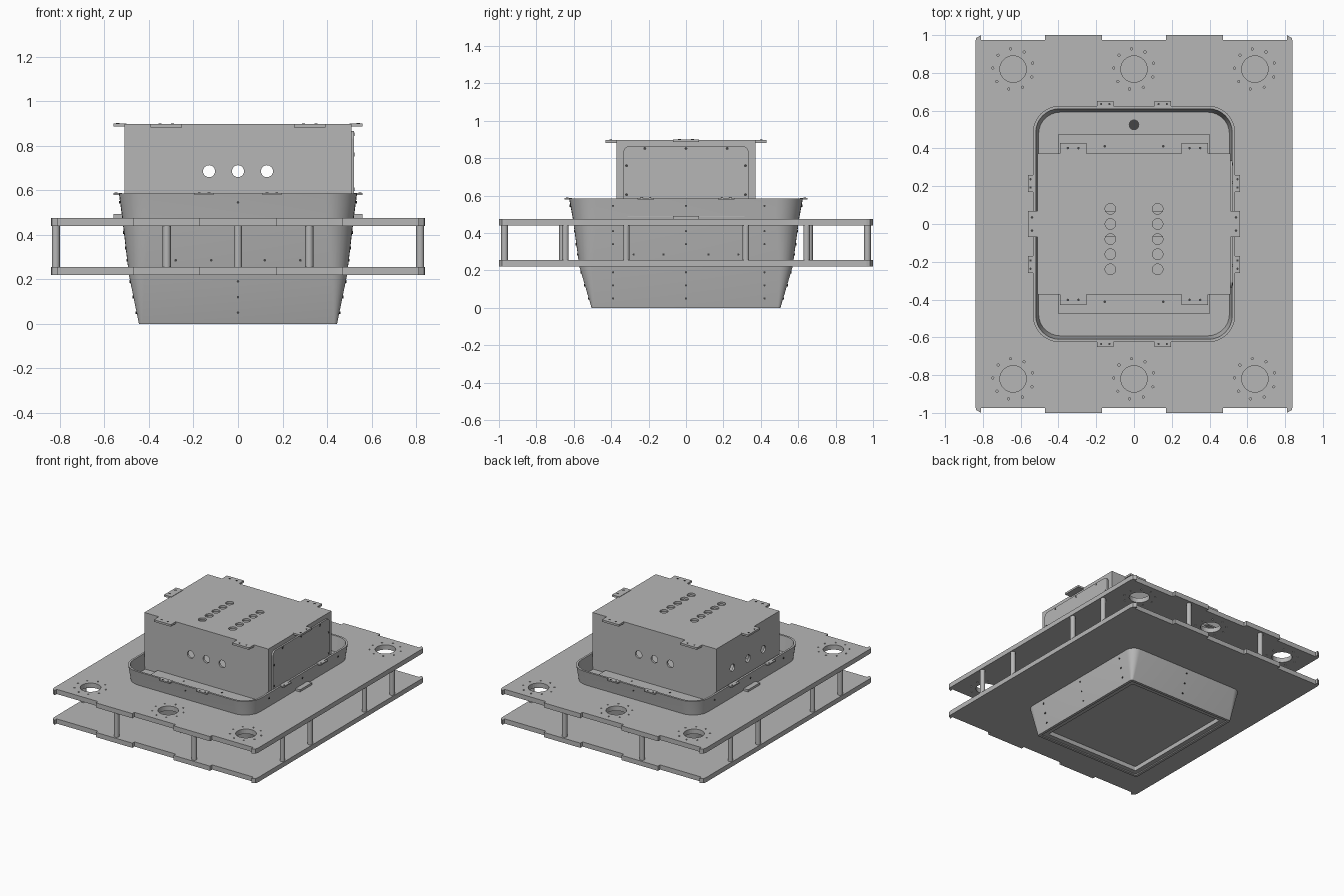
import bpy, bmesh, math
from mathutils import Matrix, Vector

cube = bpy.data.objects.get("Cube")
if cube:
    bpy.data.objects.remove(cube, do_unlink=True)


def material(name, value):
    m = bpy.data.materials.new(name)
    m.use_nodes = True
    col = (value, value, value, 1)
    m.diffuse_color = col
    m.node_tree.nodes["Principled BSDF"].inputs["Base Color"].default_value = col
    return m


GREY = material("machined grey", 0.47)
DARK = material("dark hole", 0.06)
AXIS = {"x": Matrix.Rotation(math.pi / 2, 4, "Y"),
        "y": Matrix.Rotation(math.pi / 2, 4, "X"),
        "z": Matrix.Identity(4)}
SIDES = (-1, 1)


def finish(name, bm, mat=GREY, smooth=False):
    bmesh.ops.recalc_face_normals(bm, faces=bm.faces)
    me = bpy.data.meshes.new(name)
    bm.to_mesh(me)
    bm.free()
    me.materials.append(mat)
    ob = bpy.data.objects.new(name, me)
    bpy.context.collection.objects.link(ob)
    if smooth:
        bpy.ops.object.select_all(action="DESELECT")
        ob.select_set(True)
        bpy.context.view_layer.objects.active = ob
        bpy.ops.object.shade_smooth_by_angle(angle=math.radians(30))
    return ob


def add_box(bm, x0, x1, y0, y1, z0, z1):
    m = Matrix.Translation(((x0 + x1) / 2, (y0 + y1) / 2, (z0 + z1) / 2))
    m = m @ Matrix.Diagonal((x1 - x0, y1 - y0, z1 - z0, 1))
    bmesh.ops.create_cube(bm, size=1, matrix=m)


def add_rod(bm, centre, r, length, axis="z", n=24):
    bmesh.ops.create_cone(bm, cap_ends=True, segments=n, radius1=r, radius2=r, depth=length,
                          matrix=Matrix.Translation(centre) @ AXIS[axis])


def rounded(hx, hy, r, n=8):
    pts = []
    for i, (sx, sy) in enumerate(((1, 1), (-1, 1), (-1, -1), (1, -1))):
        for k in range(n + 1):
            a = (i + k / n) * math.pi / 2
            pts.append((sx * (hx - r) + r * math.cos(a), sy * (hy - r) + r * math.sin(a)))
    return pts


def loft(bm, rings):
    """Skin a stack of rounded rectangles (half x, half y, radius, z), capped at both ends."""
    loops = [[bm.verts.new((x, y, z)) for x, y in rounded(hx, hy, r)] for hx, hy, r, z in rings]
    for a, b in zip(loops, loops[1:]):
        for i in range(len(a)):
            j = (i + 1) % len(a)
            bm.faces.new((a[i], a[j], b[j], b[i]))
    bm.faces.new(loops[0])
    bm.faces.new(loops[-1])


def cut(ob, bm):
    cutter = finish("cutter", bm)
    cutter.hide_render = True
    mod = ob.modifiers.new("cut", "BOOLEAN")
    mod.object, mod.operation, mod.solver = cutter, "DIFFERENCE", "EXACT"
    dg = bpy.context.evaluated_depsgraph_get()
    ob.data = bpy.data.meshes.new_from_object(ob.evaluated_get(dg))
    ob.modifiers.clear()
    bpy.data.objects.remove(cutter, do_unlink=True)


# Two deck plates with notched ends and rounded corner horns
quarter = [(0.84, 0.965), (0.835, 0.985), (0.81, 1.0), (0.81, 0.975), (0.47, 0.975),
           (0.47, 1.0), (0.17, 1.0), (0.17, 0.975)]
half = quarter + [(-x, y) for x, y in reversed(quarter)]
outline = half + [(-x, -y) for x, y in half]
ports = [(x, y) for x in (-0.64, 0, 0.64) for y in (-0.82, 0.82)]
for name, z, hx, hy in (("lower_deck", 0.22, 0.48, 0.56), ("upper_deck", 0.44, 0.51, 0.595)):
    bm = bmesh.new()
    face = bm.faces.new([bm.verts.new((x, y, z)) for x, y in outline])
    up = bmesh.ops.extrude_face_region(bm, geom=[face])["geom"]
    bmesh.ops.translate(bm, vec=(0, 0, 0.035), verts=[v for v in up if isinstance(v, bmesh.types.BMVert)])
    deck = finish(name, bm)
    holes = bmesh.new()
    loft(holes, [(hx, hy, 0.1, z - 0.1), (hx, hy, 0.1, z + 0.1)])
    if name == "upper_deck":
        for x, y in ports:
            add_rod(holes, (x, y, z), 0.07, 0.2, n=32)
            for k in range(9):
                a = math.tau * k / 9 + 0.3
                add_rod(holes, (x + 0.108 * math.cos(a), y + 0.108 * math.sin(a), z), 0.006, 0.2, n=8)
    cut(deck, holes)

# Posts between the decks
bm = bmesh.new()
spots = [(x, y) for x in (-0.818, 0.818) for y in (-0.645, -0.32, 0.32, 0.645)]
spots += [(x, y) for x in (-0.32, 0.32) for y in (-0.97, 0.97)]
spots += [(0, -0.66), (0, 0.66)]
for x, y in spots:
    add_rod(bm, (x, y, 0.3475), 0.018, 0.19, n=20)
finish("deck_posts", bm, smooth=True)

# Tapered tub with a stepped recess below and a floor inside the rim
shell = [(0.445, 0.505, 0.015, 0), (0.49, 0.57, 0.07, 0.22), (0.52, 0.605, 0.125, 0.475),
         (0.535, 0.625, 0.14, 0.585)]
bm = bmesh.new()
loft(bm, [(0.39, 0.45, 0.008, 0.04), (0.39, 0.45, 0.008, 0.008), (0.425, 0.485, 0.012, 0.008),
          (0.425, 0.485, 0.012, 0)] + shell
     + [(0.52, 0.61, 0.125, 0.585), (0.505, 0.592, 0.115, 0.476)])
finish("tub", bm, smooth=True)


def tub_half(z, i):
    for a, b in zip(shell, shell[1:]):
        if z <= b[3]:
            return a[i] + (b[i] - a[i]) * (z - a[3]) / (b[3] - a[3])


# Tabs around the rim, floor tabs through the tub sides
bm = bmesh.new()
dots = bmesh.new()
for s in SIDES:
    for t in SIDES:
        x, y = 0.152 * s, 0.215 * s
        add_box(bm, x - 0.043, x + 0.043, min(t * 0.61, t * 0.65), max(t * 0.61, t * 0.65), 0.579, 0.588)
        add_box(bm, min(t * 0.522, t * 0.56), max(t * 0.522, t * 0.56), y - 0.045, y + 0.045, 0.579, 0.588)
        for d in (-0.022, 0.022):
            add_rod(dots, (x + d, t * 0.635, 0.588), 0.006, 0.003, n=8)
            add_rod(dots, (t * 0.548, y + d, 0.588), 0.006, 0.003, n=8)
finish("rim_tabs", bm)
bm = bmesh.new()
add_box(bm, -0.56, 0.56, -0.07, 0.07, 0.476, 0.492)
finish("floor_tabs", bm)

# Instrument box: hollow, with round openings
bm = bmesh.new()
add_box(bm, -0.51, 0.51, -0.372, 0.372, 0.477, 0.897)
box = finish("instrument_box", bm)
bm = bmesh.new()
add_box(bm, -0.495, 0.495, -0.357, 0.357, 0.4, 0.882)
cut(box, bm)
bm = bmesh.new()
for x in (-0.13, 0, 0.13):
    add_rod(bm, (x, 0, 0.685), 0.027, 1, "y")
    add_rod(bm, (-0.5, x * 1.4, 0.685), 0.027, 0.1, "x")
for x in (-0.125, 0.125):
    for k in range(5):
        add_rod(bm, (x, 0.08 - 0.08 * k, 0.9), 0.028, 0.1)
cut(box, bm)

# Lid tabs and the ledges at the foot of the box
lid = bmesh.new()
ledge = bmesh.new()
for s in SIDES:
    add_box(lid, min(s * 0.5, s * 0.56), max(s * 0.5, s * 0.56), -0.07, 0.07, 0.886, 0.9)
    for d in (-0.035, 0.035):
        add_rod(dots, (s * 0.54, d, 0.9), 0.007, 0.003, n=8)
    y0, y1 = sorted((s * 0.365, s * 0.43))
    for x in (-0.322, 0.322):
        add_box(lid, x - 0.07, x + 0.07, y0, y1, 0.882, 0.897)
        for d in (-0.028, 0.028):
            add_rod(dots, (x + d, s * 0.402, 0.897), 0.007, 0.003, n=8)
    y0, y1 = sorted((s * 0.37, s * 0.475))
    add_box(ledge, -0.402, 0.402, y0, y1, 0.476, 0.495)
    for x in (-0.155, 0.155):
        add_rod(dots, (x, s * 0.412, 0.495), 0.007, 0.003, n=8)
finish("lid_tabs", lid)
finish("box_ledges", ledge)

# Removable cover on the left side of the box
bm = bmesh.new()
loft(bm, [(0.19, 0.335, 0.035, 0.0), (0.19, 0.335, 0.035, 0.012)])
bm.transform(Matrix.Translation((0.51, 0, 0.675)) @ AXIS["x"])
finish("side_cover", bm)
for y, z in [(-0.22, 0.852), (0, 0.852), (0.22, 0.852)] + [(t * 0.318, z) for t in SIDES for z in (0.605, 0.76)]:
    add_rod(dots, (0.522, y, z), 0.008, 0.003, "x", 8)

# Fastener holes on the tub and the drain in its floor
rows = (0.05, 0.12, 0.19, 0.34, 0.41, 0.545)
for s in SIDES:
    for z in rows:
        add_rod(dots, (0, s * tub_half(z, 1), z), 0.006, 0.008, "y", 8)
        for y in (-0.39, 0, 0.42):
            add_rod(dots, (s * tub_half(z, 0), y, z), 0.006, 0.008, "x", 8)
    for d in (-0.28, -0.12, 0.12, 0.28):
        add_rod(dots, (d, s * tub_half(0.285, 1), 0.285), 0.006, 0.008, "y", 8)
        add_rod(dots, (s * tub_half(0.285, 0), d, 0.285), 0.006, 0.008, "x", 8)
add_rod(dots, (0, 0.525, 0.476), 0.028, 0.004)
finish("fastener_holes", dots, DARK)
